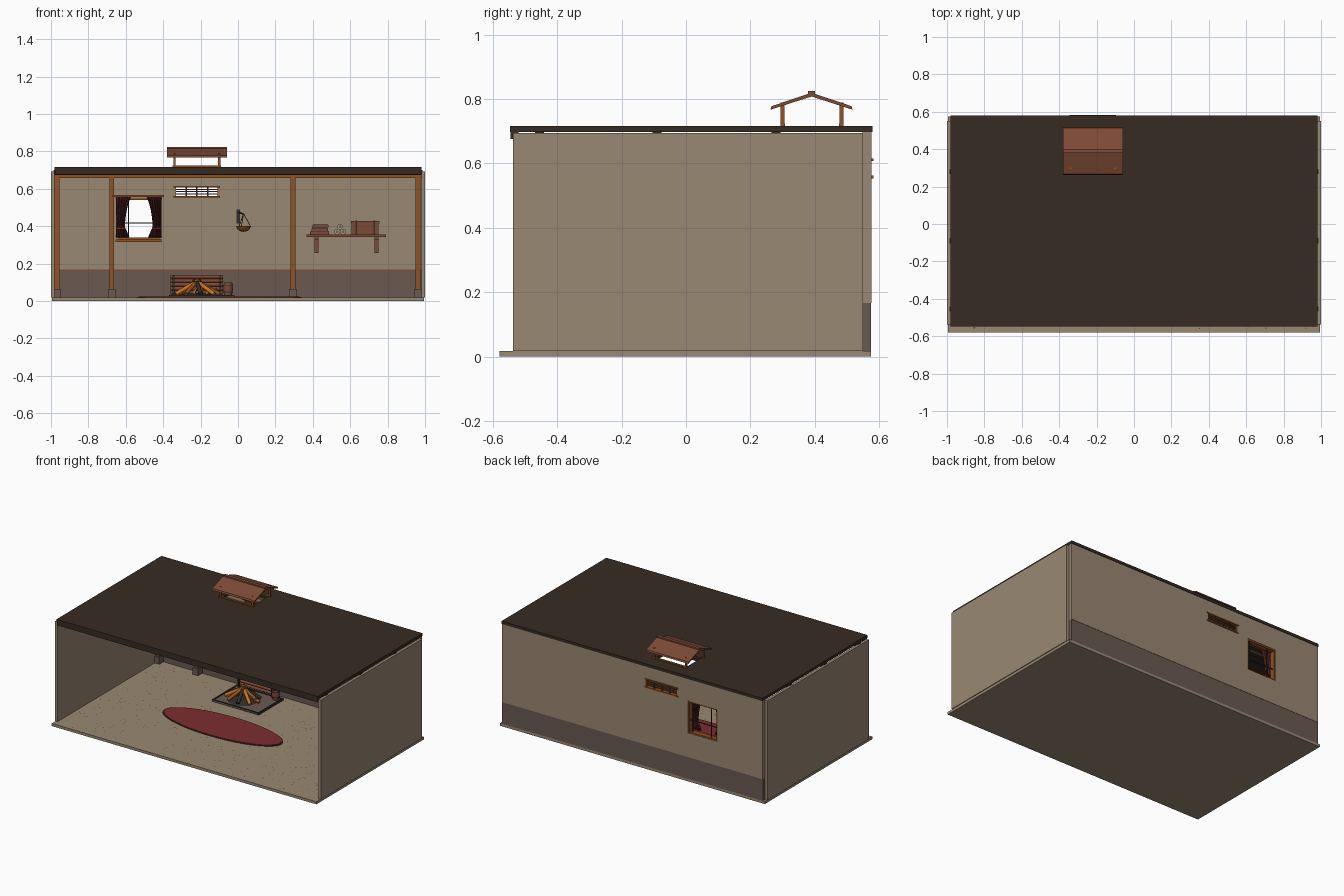
import bpy, bmesh, math, random
from mathutils import Vector

cube = bpy.data.objects.get("Cube")
if cube:
    bpy.data.objects.remove(cube, do_unlink=True)
random.seed(4)


def material(name, rgb):
    lin = [((c / 255 + 0.055) / 1.055) ** 2.4 for c in rgb] + [1]
    m = bpy.data.materials.new(name)
    m.use_nodes = True
    m.diffuse_color = lin
    m.node_tree.nodes["Principled BSDF"].inputs["Base Color"].default_value = lin
    return m


PLASTER = material("tan plaster", (152, 136, 114))
DARK = material("dark roof wood", (53, 43, 34))
WOOD = material("orange wood", (146, 82, 34))
BROWN = material("red brown wood", (125, 74, 54))
STONE = material("brown stone", (106, 90, 81))
RED = material("rug red", (124, 46, 50))
MAROON = material("curtain maroon", (78, 32, 36))
IRON = material("dark iron", (48, 47, 44))
BEIGE = material("beige paper", (166, 155, 130))
EMBER = material("ember orange", (205, 115, 35))


def finish(name, bm, mat, smooth=False):
    bmesh.ops.recalc_face_normals(bm, faces=bm.faces)
    me = bpy.data.meshes.new(name)
    bm.to_mesh(me)
    bm.free()
    me.materials.append(mat)
    ob = bpy.data.objects.new(name, me)
    bpy.context.collection.objects.link(ob)
    if smooth:
        bpy.ops.object.select_all(action='DESELECT')
        ob.select_set(True)
        bpy.context.view_layer.objects.active = ob
        bpy.ops.object.shade_smooth_by_angle(angle=math.radians(40))
    return ob


def box(name, xs, ys, zs, mat):
    bm = bmesh.new()
    bmesh.ops.create_cube(bm, size=1)
    for v in bm.verts:
        v.co = [r[0] if c < 0 else r[1] for c, r in zip(v.co, (xs, ys, zs))]
    return finish(name, bm, mat)


def rod(name, p, q, r, mat, r2=None, sides=12):
    p, q = Vector(p), Vector(q)
    bm = bmesh.new()
    bmesh.ops.create_cone(bm, cap_ends=True, segments=sides, radius1=r,
                          radius2=r if r2 is None else r2, depth=(q - p).length)
    rot = Vector((0, 0, 1)).rotation_difference(q - p)
    for v in bm.verts:
        v.co = rot @ v.co + (p + q) / 2
    return finish(name, bm, mat, True)


def pierced(name, us, vs, holes, place, push, mat):
    """Slab of grid cells, leaving out the cells listed as holes."""
    bm = bmesh.new()
    grid = [[bm.verts.new(place(u, v)) for v in vs] for u in us]
    for i in range(len(us) - 1):
        for j in range(len(vs) - 1):
            if (i, j) not in holes:
                bm.faces.new((grid[i][j], grid[i + 1][j], grid[i + 1][j + 1], grid[i][j + 1]))
    bmesh.ops.delete(bm, geom=[v for v in bm.verts if not v.link_faces], context='VERTS')
    new = bmesh.ops.extrude_face_region(bm, geom=bm.faces[:])
    bmesh.ops.translate(bm, vec=push, verts=[g for g in new["geom"] if isinstance(g, bmesh.types.BMVert)])
    return finish(name, bm, mat)


def lathe(name, centre, profile, mat):
    bm = bmesh.new()
    vs = [bm.verts.new((r, 0, z)) for r, z in profile]
    es = [bm.edges.new(pair) for pair in zip(vs, vs[1:])]
    bmesh.ops.spin(bm, geom=vs + es, axis=(0, 0, 1), cent=(0, 0, 0), angle=math.tau, steps=20)
    bmesh.ops.remove_doubles(bm, verts=bm.verts, dist=0.0002)
    bmesh.ops.translate(bm, vec=centre, verts=bm.verts)
    return finish(name, bm, mat, True)


# Shell: floor, walls and roof
box("floor", (-.995, .995), (-.58, .575), (0, .018), PLASTER)
for side, s in (("left", 1), ("right", -1)):
    box(side + "_wall", sorted((s * .98, s * 1)), (-.537, .55), (.018, .694), PLASTER)
box("back_wall_base", (-.98, .98), (.55, .575), (.018, .166), STONE)
pierced("back_wall", (-.98, -.64, -.42, -.335, -.105, .98), (.166, .33, .55, .555, .615, .698),
        {(1, 1), (3, 3)}, lambda u, v: (u, .548, v), (0, .029, 0), PLASTER)
box("wall_trim", (-.98, .98), (.543, .55), (.164, .169), BROWN)
pierced("roof", (-.982, -.335, -.105, .982), (-.547, .31, .475, .58), {(1, 1)},
        lambda u, v: (u, v, .698), (0, 0, .019), DARK)
for y in (-.455, -.09, .28):
    box("roof_beam", (-.987, .987), (y - .014, y + .014), (.674, .7), DARK)
box("front_beam", (-.978, .978), (-.545, -.52), (.676, .699), DARK)

# Posts on stone feet, with a wall plate on top
for x in (-.967, -.675, .295, .963):
    box("post", (x - .013, x + .013), (.516, .548), (.06, .66), WOOD)
    box("post_foot", (x - .021, x + .021), (.505, .55), (.018, .064), STONE)
box("wall_plate", (-.98, .98), (.512, .548), (.658, .674), WOOD)

# Smoke vent roof over the opening
cx = -.22
for y in (.3, .483):
    for x in (-.34, -.1):
        box("vent_post", (x - .006, x + .006), (y - .006, y + .006), (.71, .79), WOOD)
    box("vent_rail", (-.35, -.09), (y - .007, y + .007), (.715, .724), WOOD)
for s in (-1, 1):
    bm = bmesh.new()
    corners = [(.0, .808), (.128, .767), (.124, .778), (.0, .82)]
    vs = [bm.verts.new((-.38, .39 + s * a, z)) for a, z in corners]
    ex = bmesh.ops.extrude_face_region(bm, geom=[bm.faces.new(vs)])
    bmesh.ops.translate(bm, vec=(.32, 0, 0), verts=[g for g in ex["geom"] if isinstance(g, bmesh.types.BMVert)])
    finish("vent_roof_slope", bm, BROWN)
box("vent_ridge", (-.38, -.06), (.379, .401), (.813, .825), BROWN)

# Window: frame, bars, sill, rod and curtains
for x in (-.638, -.422):
    box("window_jamb", (x - .007, x + .007), (.54, .574), (.33, .55), WOOD)
for z in (.333, .546):
    box("window_rail", (-.64, -.42), (.54, .574), (z - .006, z + .006), WOOD)
box("window_sill", (-.655, -.41), (.515, .55), (.316, .33), WOOD)
box("curtain_rail", (-.67, -.395), (.505, .55), (.556, .566), WOOD)
for x in (-.585, -.445):
    box("window_bar", (x - .003, x + .003), (.558, .564), (.335, .545), IRON)
box("window_crossbar", (-.635, -.425), (.558, .564), (.414, .419), IRON)
for edge, s in ((-.652, 1), (-.412, -1)):
    bm = bmesh.new()
    rows = []
    for j in range(13):
        z = .557 - j * .018
        width = .045 + .03 * (1 - j / 9) ** 2 if j < 10 else .045 + .008 * (j - 9)
        rows.append([bm.verts.new((edge + s * width * i / 24, .523 + .008 * math.sin(i * 1.3), z))
                     for i in range(25)])
    for a, b in zip(rows, rows[1:]):
        for i in range(24):
            bm.faces.new((a[i], a[i + 1], b[i + 1], b[i]))
    finish("curtain", bm, MAROON, True).modifiers.new("cloth", 'SOLIDIFY').thickness = .003
    box("curtain_tie", sorted((edge, edge + s * .047)), (.512, .534), (.385, .392), RED)

# Wall vent with slats
for z in (.558, .612):
    box("vent_frame_rail", (-.345, -.095), (.535, .582), (z - .004, z + .004), WOOD)
for i in range(5):
    x = -.335 + i * .0575
    box("vent_upright", (x - .004, x + .004), (.552, .574), (.556, .614), WOOD if i in (0, 4) else IRON)
for z in (.573, .585, .597):
    box("vent_slat", (-.335, -.105), (.556, .572), (z - .003, z + .003), BROWN)

# Hanging lamp on a wall bracket
box("lamp_plate", (-.008, .012), (.54, .55), (.415, .49), IRON)
rod("lamp_arm", (.002, .545, .475), (.03, .49, .465), .004, IRON)
lathe("lamp_bowl", (.03, .49, .37), [(0, 0), (.02, .004), (.034, .016), (.04, .03), (.036, .03), (.028, .016), (0, .008)], WOOD)
for k in range(3):
    a = k * math.tau / 3 + .2
    rod("lamp_chain", (.03 + .037 * math.cos(a), .49 + .037 * math.sin(a), .4), (.03, .49, .467), .002, IRON, sides=6)

# Shelf with brackets and stored goods
box("shelf", (.365, .79), (.43, .548), (.343, .355), BROWN)
for x in (.42, .74):
    box("shelf_bracket", (x - .011, x + .011), (.525, .548), (.258, .343), BROWN)
    box("shelf_arm", (x - .011, x + .011), (.445, .548), (.326, .343), BROWN)
for i, (a, b) in enumerate(((.385, .487), (.392, .482), (.398, .484))):
    box("stacked_book", (a, b), (.455, .535), (.356 + i * .018, .371 + i * .018), BROWN)
    box("book_pages", (a + .004, b - .004), (.458, .53), (.371 + i * .018, .374 + i * .018), IRON)
for x, z in ((.53, .371), (.562, .371), (.546, .397)):
    rod("paper_roll", (x, .45, z), (x, .54, z), .0155, BEIGE)
    rod("roll_core", (x, .449, z), (x, .455, z), .007, STONE)
box("chest", (.608, .752), (.45, .54), (.355, .415), BROWN)
box("chest_lid", (.603, .757), (.445, .542), (.415, .428), BROWN)
for x in (.628, .725):
    box("chest_band", (x, x + .007), (.443, .543), (.356, .43), IRON)

# Hearth with fire, firewood rack and bucket
box("hearth", (-.37, -.02), (.25, .515), (.018, .027), STONE)
for x in (-.37, -.028):
    box("hearth_edge", (x, x + .009), (.25, .515), (.018, .032), IRON)
for y in (.25, .506):
    box("hearth_edge", (-.37, -.019), (y, y + .009), (.018, .032), IRON)
lathe("ash_bed", (cx, .37, .027), [(0, .016), (.06, .012), (.1, 0)], IRON)
for k in range(9):
    a = k * math.tau / 9
    c, s = math.cos(a), math.sin(a)
    rod("fire_log", (cx + .12 * c, .37 + .09 * s, .038), (cx - .02 * c, .37 - .02 * s, .115),
        .011, (WOOD, IRON, EMBER)[k % 3])
for k in range(6):
    x = cx - .09 + k * .035
    rod("ember", (x, .35 + .03 * (k % 2), .035), (x + .02, .36, .07), .014, EMBER, .004, 7)
for i in range(5):
    z = .046 + i * .021
    rod("firewood", (-.36, .515, z), (-.08, .515, z), .0105, BROWN)
for x in (-.345, -.095):
    box("rack_upright", (x - .005, x + .005), (.498, .506), (.027, .14), IRON)
lathe("bucket", (-.053, .48, .03), [(0, 0), (.02, 0), (.026, .035), (.022, .068), (.018, .068), (.02, .03), (0, .01)], BROWN)
for z in (.045, .082):
    rod("bucket_hoop", (-.053, .48, z), (-.053, .48, z + .005), .026, IRON, sides=20)

# Oval rug
for name, w, top, mat in (("rug_border", .44, .022, MAROON), ("rug", .43, .025, RED)):
    bm = bmesh.new()
    bmesh.ops.create_cone(bm, cap_ends=True, segments=48, radius1=w, radius2=w, depth=top - .017)
    for v in bm.verts:
        v.co = (v.co.x - .1, v.co.y * .345 - .02, v.co.z + (top + .017) / 2)
    finish(name, bm, mat)

# Speckles strewn over the floor
for name, mat in (("red_speckles", RED), ("dark_speckles", BROWN)):
    bm = bmesh.new()
    for _ in range(260):
        x, y, r = random.uniform(-.96, .96), random.uniform(-.56, .53), random.uniform(.003, .006)
        bm.faces.new([bm.verts.new((x + r * math.cos(a), y + r * math.sin(a), .0195))
                      for a in (0, 1.57, 3.14, 4.71)])
    finish(name, bm, mat)
